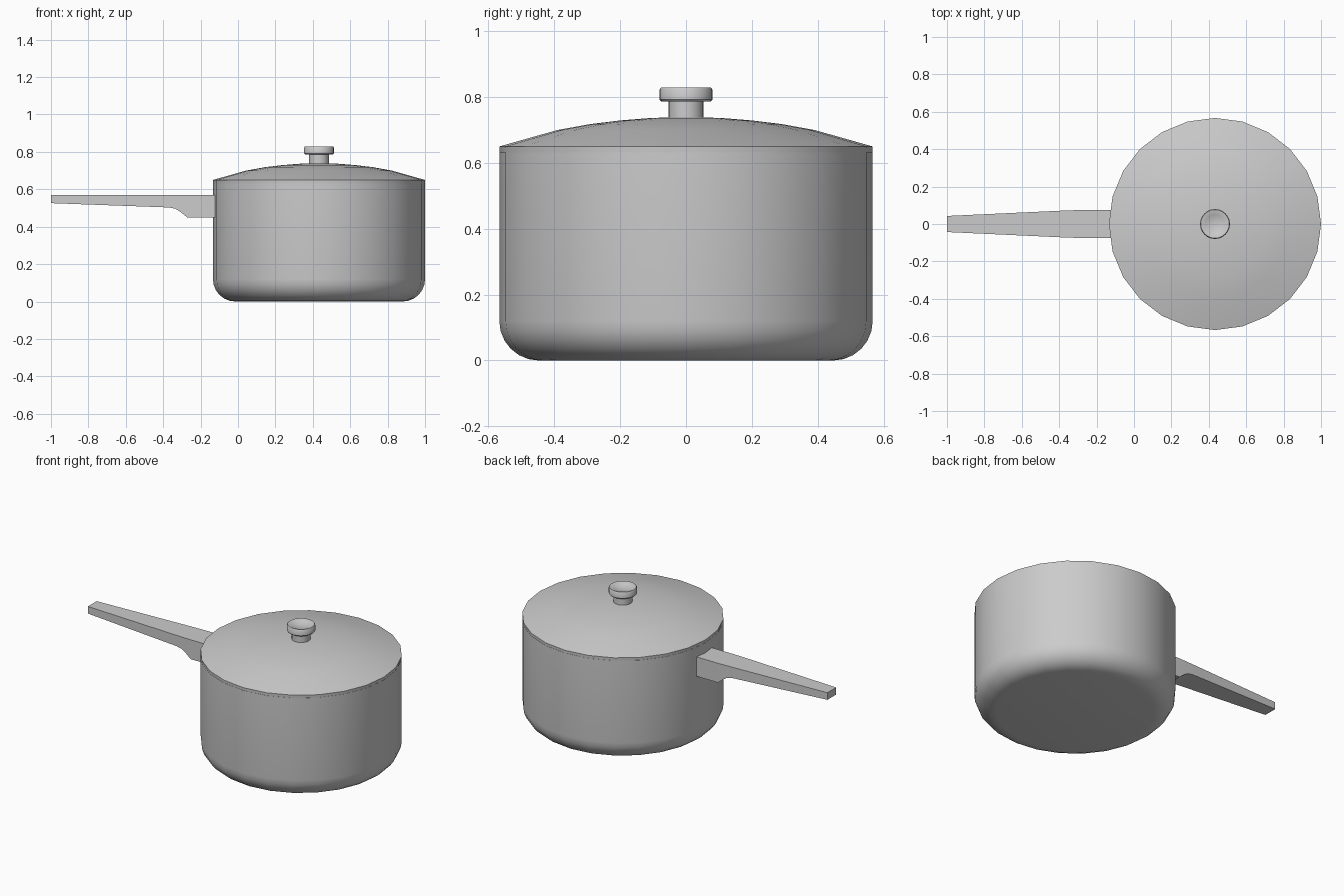
import bpy, bmesh, math

if "Cube" in bpy.data.objects:
    bpy.data.objects.remove(bpy.data.objects["Cube"])

CX = 0.433   # pot axis
R = 0.567    # pot radius


def finish(name, bm, angle=40):
    bmesh.ops.remove_doubles(bm, verts=bm.verts, dist=1e-5)
    bmesh.ops.recalc_face_normals(bm, faces=bm.faces)
    mesh = bpy.data.meshes.new(name)
    bm.to_mesh(mesh)
    bm.free()
    ob = bpy.data.objects.new(name, mesh)
    bpy.context.collection.objects.link(ob)
    bpy.ops.object.select_all(action='DESELECT')
    ob.select_set(True)
    bpy.context.view_layer.objects.active = ob
    if angle:
        bpy.ops.object.shade_smooth_by_angle(angle=math.radians(angle))
    return ob


def lathe(name, profile, sides=24):
    """Spin an (r, z) profile that starts and ends on the pot axis."""
    bm = bmesh.new()
    verts = [bm.verts.new((CX + r, 0, z)) for r, z in profile]
    edges = [bm.edges.new(pair) for pair in zip(verts, verts[1:])]
    bmesh.ops.spin(bm, geom=verts + edges, cent=(CX, 0, 0), axis=(0, 0, 1),
                   angle=2 * math.pi, steps=sides, use_merge=True)
    return finish(name, bm)


def arc(r, z, radius, steps=6):
    """Quarter round from straight down to straight out."""
    return [(r + radius * math.sin(math.pi / 2 * i / steps),
             z - radius * math.cos(math.pi / 2 * i / steps)) for i in range(steps + 1)]


# Hollow pot with a rounded base
outer = arc(R - 0.12, 0.12, 0.12)
inner = arc(R - 0.12, 0.12, 0.10)[::-1]
lathe("pot_body", [(0, 0)] + outer + [(R, 0.632), (R - 0.02, 0.632)] + inner + [(0, 0.02)])

# Domed lid with a thin rim
lathe("lid", [(0, 0.722), (0.2, 0.712), (0.39, 0.684), (R - 0.03, 0.632), (R - 0.001, 0.632),
              (R, 0.65), (0.39, 0.70), (0.29, 0.718), (0.2, 0.729), (0.1, 0.737), (0, 0.738)])

# Knob: stem and dished cap
lathe("lid_knob", [(0, 0.725), (0.053, 0.725), (0.053, 0.786), (0.074, 0.786), (0.08, 0.792),
                   (0.08, 0.823), (0.076, 0.829), (0.07, 0.829), (0.05, 0.820),
                   (0.025, 0.814), (0, 0.812)])

# Handle: side profile (x, bottom z, half width) under a flat top
sections = [(-1.0, 0.526, 0.043), (-0.37, 0.503, 0.072), (-0.335, 0.496, 0.073),
            (-0.31, 0.481, 0.074), (-0.272, 0.45, 0.075), (-0.11, 0.45, 0.075)]
bm = bmesh.new()
rings = [[bm.verts.new(p) for p in ((x, -w, z), (x, w, z), (x, w, 0.57), (x, -w, 0.57))]
         for x, z, w in sections]
for a, b in zip(rings, rings[1:]):
    for i in range(4):
        j = (i + 1) % 4
        bm.faces.new((a[i], a[j], b[j], b[i]))
bm.faces.new(rings[0])
bm.faces.new(rings[-1])
finish("handle", bm, 30)
